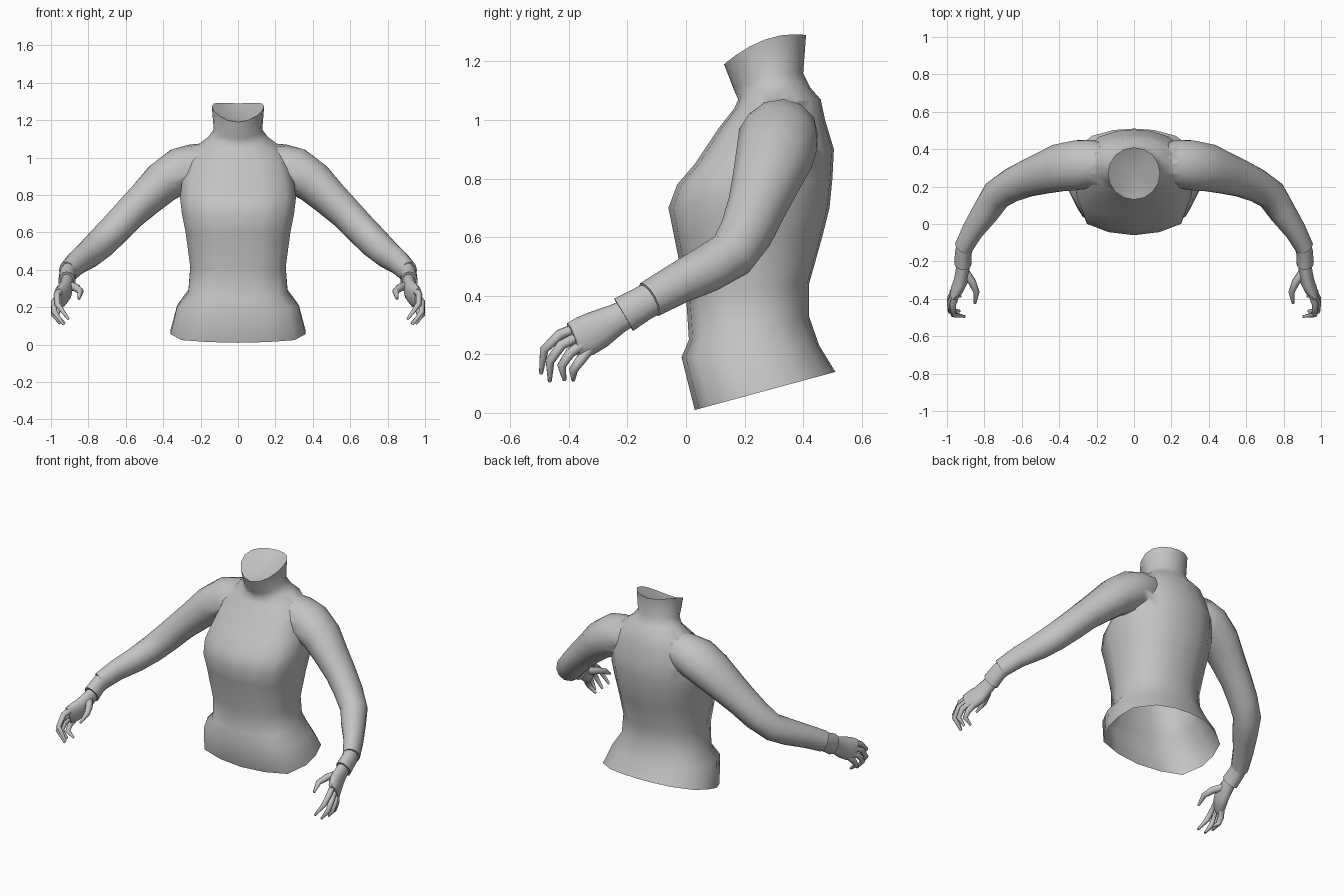
import bpy, bmesh, math
from mathutils import Vector

if "Cube" in bpy.data.objects:
    bpy.data.objects.remove(bpy.data.objects["Cube"])

grey = bpy.data.materials.new("plain grey")
grey.diffuse_color = (0.55, 0.55, 0.55, 1)
grey.use_nodes = True
grey.node_tree.nodes["Principled BSDF"].inputs["Base Color"].default_value = grey.diffuse_color


def finish(bm, name, angle=60):
    bmesh.ops.recalc_face_normals(bm, faces=bm.faces[:])
    me = bpy.data.meshes.new(name)
    bm.to_mesh(me)
    bm.free()
    me.materials.append(grey)
    ob = bpy.data.objects.new(name, me)
    bpy.context.collection.objects.link(ob)
    smooth(ob, angle)
    return ob


def smooth(ob, angle=60):
    bpy.ops.object.select_all(action='DESELECT')
    ob.select_set(True)
    bpy.context.view_layer.objects.active = ob
    bpy.ops.object.shade_smooth_by_angle(angle=math.radians(angle))


def bridge(bm, rings):
    for a, b in zip(rings, rings[1:]):
        n = len(a)
        for i in range(n):
            bm.faces.new((a[i], a[(i + 1) % n], b[(i + 1) % n], b[i]))


def fan(bm, ring, centre):
    c = bm.verts.new(centre)
    for i in range(len(ring)):
        bm.faces.new((ring[i], ring[(i + 1) % len(ring)], c))


def tube(bm, path, side, sides=12):
    """Closed tube; path rows are x, y, z, radius across, radius along x."""
    pts = [Vector(p[:3]) for p in path]
    rings = []
    for i, p in enumerate(path):
        t = (pts[min(i + 1, len(pts) - 1)] - pts[max(i - 1, 0)]).normalized()
        u = (Vector((1, 0, 0)) - t * t.x).normalized()
        v = t.cross(u)
        ring = []
        for k in range(sides):
            a = 2 * math.pi * k / sides
            q = pts[i] + u * math.cos(a) * p[4] + v * math.sin(a) * p[3]
            ring.append(bm.verts.new((q.x * side, q.y, q.z)))
        rings.append(ring)
    bridge(bm, rings)
    for ring, c in ((rings[0], pts[0]), (rings[-1], pts[-1])):
        fan(bm, ring, (c.x * side, c.y, c.z))


# Torso: half outline of the body, and a round one for the neck
BODY = [(0, -1), (.45, -.94), (.84, -.78), (1, -.3), (1, .1),
        (.92, .5), (.62, .84), (.3, .97), (0, 1)]
ROUND = [(math.sin(k * math.pi / 8), -math.cos(k * math.pi / 8)) for k in range(9)]
# half width, front y, front z, back y, back z, roundness, side lift
RINGS = [
    (.36, .03, .01, .51, .14, 0, 0),
    (.325, -.015, .19, .455, .23, 0, 0),
    (.265, .01, .25, .42, .33, 0, 0),
    (.255, 0, .40, .42, .44, 0, 0),
    (.28, -.04, .60, .465, .60, 0, 0),
    (.30, -.06, .70, .49, .70, 0, 0),
    (.31, -.03, .78, .50, .80, 0, 0),
    (.30, .03, .85, .505, .90, 0, 0),
    (.27, .11, .97, .475, 1.0, .2, 0),
    (.22, .165, 1.04, .46, 1.07, .6, .01),
    (.16, .178, 1.07, .425, 1.11, 1, .02),
    (.13, .165, 1.10, .40, 1.16, 1, .02),
    (.14, .13, 1.19, .41, 1.29, 1, .035),
]
HEM_CENTRE = Vector((0, .25, .12))
bm = bmesh.new()
rings = []
for hw, yf, zf, yb, zb, rnd, lift in RINGS:
    half = [(a[0] * (1 - rnd) + b[0] * rnd, a[1] * (1 - rnd) + b[1] * rnd)
            for a, b in zip(BODY, ROUND)]
    outline = half + [(-x, y) for x, y in half[-2:0:-1]]
    ring = []
    for x, y in outline:
        f = (y + 1) / 2
        ring.append(bm.verts.new((x * hw, yf + (yb - yf) * f,
                                  zf + (zb - zf) * f + lift * (1 - y * y))))
    rings.append(ring)
bridge(bm, rings)
fan(bm, rings[-1], (0, .28, 1.215))
fan(bm, rings[0], HEM_CENTRE)
sweater = finish(bm, "sweater_body")

# Sleeves, merged into the torso
SLEEVE = [
    (.12, .32, 1.00, .09, .085),
    (.22, .325, .965, .125, .112),
    (.30, .315, .935, .138, .125),
    (.40, .30, .87, .132, .115),
    (.49, .27, .785, .115, .10),
    (.58, .24, .70, .10, .09),
    (.66, .205, .615, .092, .086),
    (.735, .155, .54, .085, .082),
    (.79, .07, .49, .08, .075),
    (.86, -.03, .44, .07, .06),
    (.912, -.125, .387, .064, .05),
]
bm = bmesh.new()
for side in (1, -1):
    tube(bm, SLEEVE, side)
sleeves = finish(bm, "sleeve_helper")
mod = sweater.modifiers.new("join_sleeves", 'BOOLEAN')
mod.operation = 'UNION'
mod.solver = 'EXACT'
mod.object = sleeves
dg = bpy.context.evaluated_depsgraph_get()
joined = bpy.data.meshes.new_from_object(sweater.evaluated_get(dg))
sweater.modifiers.clear()
sweater.data = joined
bpy.data.objects.remove(sleeves)

# Open the hem
bm = bmesh.new()
bm.from_mesh(joined)
bmesh.ops.delete(bm, geom=[v for v in bm.verts if (v.co - HEM_CENTRE).length < .001],
                 context='VERTS')
bm.to_mesh(joined)
bm.free()
smooth(sweater)

# Cuffs and hands
CUFF = [(.895, -.09, .405, .058, .045), (.912, -.15, .372, .059, .045),
        (.915, -.213, .335, .064, .046)]
PALM = [(.912, -.19, .345, .048, .036), (.915, -.235, .322, .052, .036),
        (.925, -.30, .285, .066, .038), (.945, -.345, .262, .070, .034),
        (.965, -.385, .248, .062, .022)]
FINGERS = {
    "index": [(.945, -.36, .295), (.968, -.43, .268), (.965, -.485, .215), (.905, -.495, .135)],
    "middle": [(.955, -.36, .265), (.982, -.425, .232), (.982, -.465, .175), (.932, -.465, .108)],
    "ring": [(.955, -.345, .24), (.982, -.395, .205), (.985, -.425, .16), (.95, -.415, .112)],
    "little": [(.945, -.325, .225), (.968, -.36, .18), (.968, -.385, .145), (.925, -.385, .112)],
    "thumb": [(.905, -.255, .315), (.865, -.31, .305), (.842, -.365, .285), (.85, -.425, .245)],
}
for side, label in ((1, "left"), (-1, "right")):
    bm = bmesh.new()
    tube(bm, CUFF, side)
    finish(bm, label + "_cuff")
    bm = bmesh.new()
    tube(bm, PALM, side)
    for name, pts in FINGERS.items():
        radii = (.026, .022, .017, .007) if name == "thumb" else (.019, .018, .016, .007)
        tube(bm, [p + (r, r) for p, r in zip(pts, radii)], side, 7)
    finish(bm, label + "_hand")
